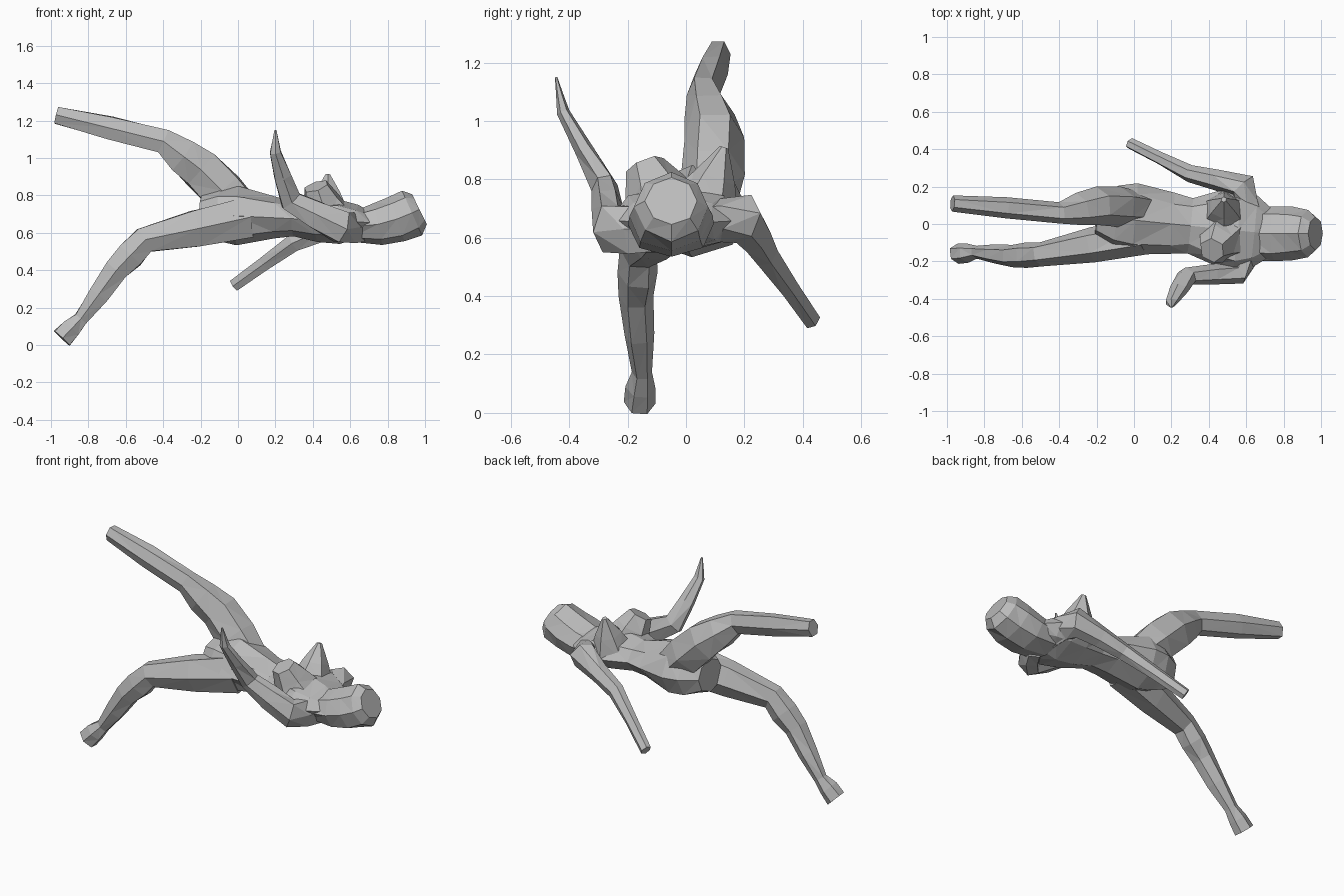
import bpy
import bmesh
import math
import random
from mathutils import Vector

random.seed(4)

cube = bpy.data.objects.get("Cube")
if cube:
    bpy.data.objects.remove(cube, do_unlink=True)

shade = 0.5
grey = bpy.data.materials.new("plain_grey")
grey.use_nodes = True
grey.diffuse_color = (shade, shade, shade, 1)
grey.node_tree.nodes["Principled BSDF"].inputs["Base Color"].default_value = grey.diffuse_color


def finish(name, bm):
    """Triangulate into flat facets and link the part."""
    bmesh.ops.triangulate(bm, faces=bm.faces[:])
    bmesh.ops.recalc_face_normals(bm, faces=bm.faces[:])
    mesh = bpy.data.meshes.new(name)
    bm.to_mesh(mesh)
    bm.free()
    mesh.materials.append(grey)
    part = bpy.data.objects.new(name, mesh)
    bpy.context.collection.objects.link(part)


def make_ring(bm, centre, tangent, width, depth, sides, rough):
    """Slightly uneven ellipse of vertices square to the tangent."""
    side = Vector((0, 1, 0))
    side = (side - tangent * side.dot(tangent)).normalized()
    up = tangent.cross(side)
    ring = []
    for corner in range(sides):
        angle = math.tau * corner / sides
        offset = side * math.cos(angle) * width + up * math.sin(angle) * depth
        ring.append(bm.verts.new(centre + offset * random.uniform(1 - rough, 1 + rough)))
    return ring


def loft(name, sections, sides=6, rough=0.07):
    """Skin a chain of sections, each a centre, a half width and a half depth."""
    bm = bmesh.new()
    centres = [section[0] for section in sections]
    bones = [(end - start).normalized() for start, end in zip(centres, centres[1:])]
    rings = []
    for section, before, after in zip(sections, bones[:1] + bones, bones + bones[-1:]):
        tangent = (before + after).normalized()
        rings.append(make_ring(bm, section[0], tangent, section[1], section[2], sides, rough))
    for near, far in zip(rings, rings[1:]):
        for corner in range(sides):
            following = (corner + 1) % sides
            bm.faces.new((near[corner], near[following], far[following], far[corner]))
    bm.faces.new(rings[0])
    bm.faces.new(rings[-1])
    finish(name, bm)


def limb(name, joints, girths, flat=1.1, swell=1.1):
    """Run through the joints, adding a muscle section halfway along each bone."""
    points = [Vector(joint) for joint in joints]
    sections = [(points[0], girths[0], girths[0] * flat)]
    for start, end, thick, thin in zip(points, points[1:], girths, girths[1:]):
        middle = (thick + thin) / 2 * swell
        sections.append(((start + end) / 2, middle, middle * flat))
        sections.append((end, thin, thin * flat))
    loft(name, sections)


def torso_section(x, width):
    """The trunk leans slightly and flattens from the hips to the shoulders."""
    centre = Vector((x, 0.02 - x / 10, 0.69 - x / 20))
    return centre, width, width * (0.8 - 0.55 * x)


def head_section(x, width):
    """The head lifts and deepens from the neck to the crown."""
    along = x - 0.6
    centre = Vector((x, -0.05, 0.63 + 0.7 * along ** 2))
    return centre, width, width * (0.55 + 1.3 * along)


# Trunk and head
trunk = {-0.2: 0.11, -0.1: 0.17, 0: 0.19, 0.2: 0.16, 0.3: 0.14, 0.43: 0.2, 0.55: 0.23, 0.64: 0.2, 0.72: 0.13}
loft("torso", [torso_section(x, width) for x, width in trunk.items()], sides=8)

skull = {0.6: 0.14, 0.75: 0.15, 0.85: 0.145, 0.93: 0.13, 0.97: 0.09}
loft("head", [head_section(x, width) for x, width in skull.items()], sides=8, rough=0.04)

# Chest
limb("right_chest", [(0.47, -0.08, 0.7), (0.42, -0.14, 0.85)], [0.14, 0.07], flat=1, swell=1)
limb("left_chest", [(0.48, 0.06, 0.7), (0.48, 0.13, 0.91)], [0.13, 0.015], flat=1, swell=1)

# Arm hanging back and down
limb("lower_arm",
     [(0.62, 0.02, 0.65), (0.58, 0.2, 0.67), (0.3, 0.27, 0.55), (-0.02, 0.43, 0.32)],
     [0.07, 0.075, 0.045, 0.03], flat=1.2, swell=0.9)

# Arm raised with a flat upright forearm
limb("raised_arm",
     [(0.65, -0.1, 0.63), (0.55, -0.26, 0.63), (0.28, -0.28, 0.77), (0.2, -0.42, 1.03), (0.2, -0.445, 1.15)],
     [0.06, 0.065, 0.045, 0.022, 0.004], flat=1.5, swell=1)

# Leg kicked up behind
limb("raised_leg",
     [(0.04, 0.08, 0.7), (-0.2, 0.1, 0.94), (-0.4, 0.06, 1.09), (-0.97, 0.11, 1.23)],
     [0.09, 0.1, 0.06, 0.045], flat=1.2)

# Leg reaching down
limb("lower_leg",
     [(0.05, -0.06, 0.68), (-0.5, -0.16, 0.56), (-0.65, -0.17, 0.4), (-0.84, -0.15, 0.14), (-0.94, -0.16, 0.035)],
     [0.1, 0.065, 0.06, 0.035, 0.055], flat=1.2)
